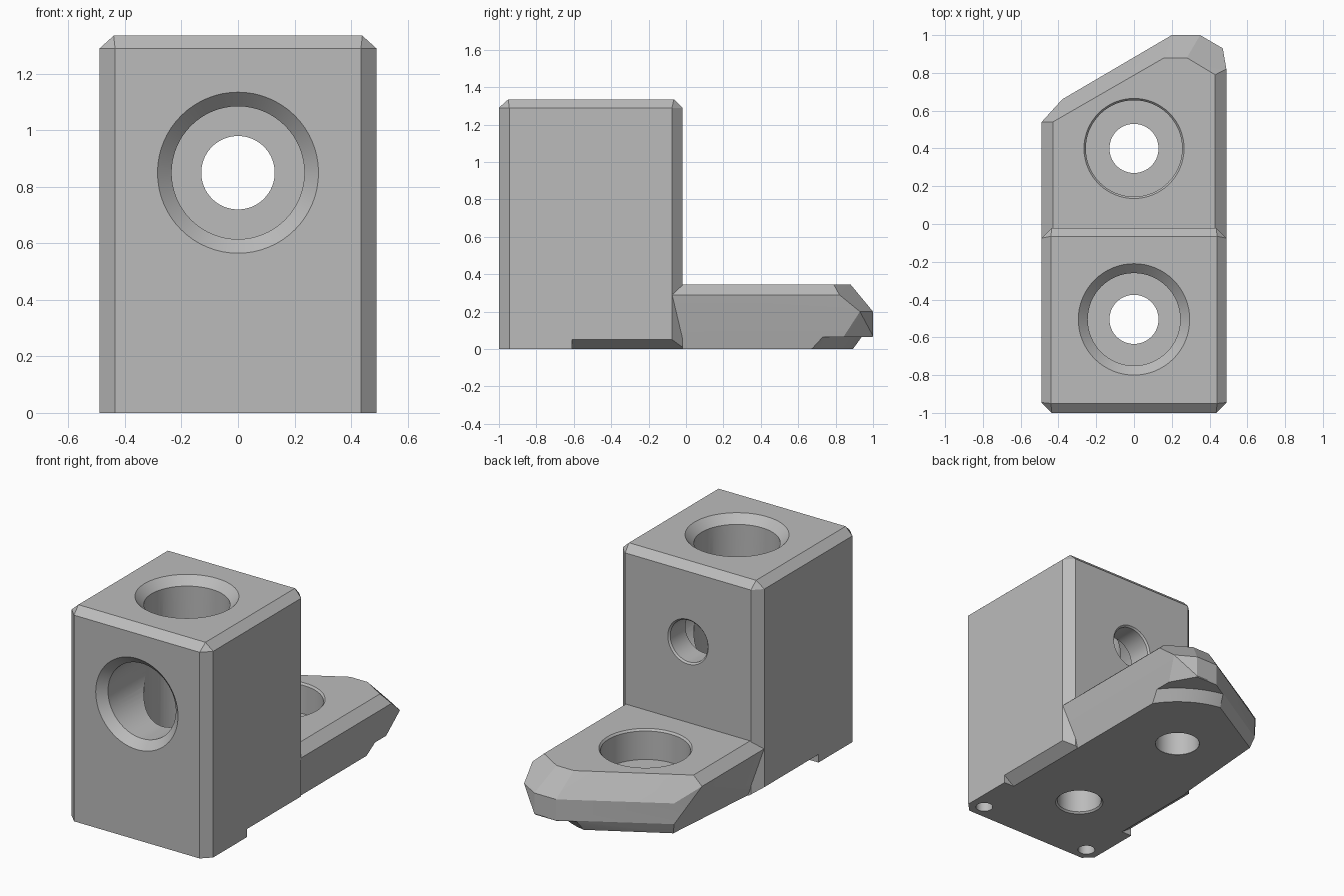
import bpy
import bmesh
from math import radians, tau
from mathutils import Matrix, Vector

if "Cube" in bpy.data.objects:
    bpy.data.objects.remove(bpy.data.objects["Cube"])

grey = bpy.data.materials.new("plain grey")
grey.use_nodes = True
grey.diffuse_color = (0.5, 0.5, 0.5, 1)
grey.node_tree.nodes["Principled BSDF"].inputs["Base Color"].default_value = (0.5, 0.5, 0.5, 1)


def finish(bm, name):
    bmesh.ops.recalc_face_normals(bm, faces=bm.faces)
    mesh = bpy.data.meshes.new(name)
    bm.to_mesh(mesh)
    bm.free()
    mesh.materials.append(grey)
    obj = bpy.data.objects.new(name, mesh)
    bpy.context.collection.objects.link(obj)
    return obj


def hull(name, points):
    """Convex solid around the points."""
    bm = bmesh.new()
    for p in points:
        bm.verts.new(p)
    res = bmesh.ops.convex_hull(bm, input=bm.verts)
    loose = {e for e in res["geom_interior"] + res["geom_unused"] if isinstance(e, bmesh.types.BMVert)}
    bmesh.ops.delete(bm, geom=list(loose), context="VERTS")
    bmesh.ops.dissolve_limit(bm, angle_limit=radians(1), verts=bm.verts, edges=bm.edges)
    return finish(bm, name)


def lathe(name, profile, place):
    """Round solid from (radius, height) pairs."""
    bm = bmesh.new()
    vs = [bm.verts.new((r, 0, h)) for r, h in profile]
    es = [bm.edges.new(pair) for pair in zip(vs, vs[1:])]
    bmesh.ops.spin(bm, geom=vs + es, cent=(0, 0, 0), axis=(0, 0, 1), angle=tau, steps=64)
    bmesh.ops.remove_doubles(bm, verts=bm.verts, dist=1e-5)
    bm.transform(place)
    return finish(bm, name)


def combine(target, tool, operation):
    mod = target.modifiers.new(operation.lower(), "BOOLEAN")
    mod.operation, mod.solver, mod.object = operation, "EXACT", tool
    tool.hide_render = True
    with bpy.context.temp_override(object=target, active_object=target):
        bpy.ops.object.modifier_apply(modifier=mod.name)
    bpy.data.objects.remove(tool)


def layer(z, *outline):
    return [(x, y, z) for x, y in outline]


# Upright block with chamfered corners and top
W, FRONT, BACK, C = 0.49, -1.0, -0.02, 0.055
octagon = []
for s in (-1, 1):
    octagon += [(s * (W - C), FRONT), (s * W, FRONT + C), (s * W, BACK - C), (s * (W - C), BACK)]
crown = [(s * 0.44, y) for s in (-1, 1) for y in (-0.95, -0.065)]
body = hull("bracket_body", layer(0, *octagon) + layer(1.29, *octagon) + layer(1.335, *crown))

# Tapered foot with a slanted tail
tail = [(0.47, 0.93), (0.35, 1.0), (0.2, 1.0), (-0.38, 0.66)]
foot = hull("foot",
            layer(0.345, (-0.43, -0.1), (0.43, -0.1), (0.43, 0.79), (0.28, 0.88), (0.16, 0.88), (-0.43, 0.54))
            + layer(0.29, (-0.489, -0.1), (0.489, -0.1), (0.489, 0.82), (-0.489, 0.54))
            + layer(0.2, *tail) + layer(0.07, *tail[1:])
            + layer(0, (-0.42, -0.1), (0.42, -0.1), (0.42, 0.8), (0.34, 0.93), (0.2, 0.96), (-0.36, 0.64)))

# Undercut of the tail, leaving a round pad
pad_centre = Matrix.Translation((0, 0.4, 0))
undercut = hull("undercut", [(x, y, z) for x in (-1, 1) for y in (0.45, 1.5) for z in (-0.1, 0.065)])
pad = lathe("pad", [(0, -0.2), (0.5, -0.2), (0.5, 0), (0.56, 0.08), (0, 0.08)], pad_centre)
combine(undercut, pad, "DIFFERENCE")
combine(foot, undercut, "DIFFERENCE")
combine(body, foot, "UNION")

# Lower side bevels of the block
for s in (-1, 1):
    notch = hull("side_bevel", [(s * x, y, z) for y in (-0.61, -0.0195)
                                for x, z in ((0.42, 0), (0.49, 0.05), (0.6, 0.13), (0.6, -0.1), (0.42, -0.1))])
    combine(body, notch, "DIFFERENCE")


def bolt_hole(name, place, length, floor, bore, rim, rim_depth, exit_bevel):
    """Countersunk bore running down from the local origin."""
    profile = [(0, 0.1), (rim, 0.1), (rim, 0), (bore, -rim_depth), (bore, -floor), (0.13, -floor)]
    profile += [(0.13, exit_bevel - length), (0.13 + exit_bevel, -length)]
    profile += [(0.13 + exit_bevel, -length - 0.1), (0, -length - 0.1)]
    combine(body, lathe(name, profile, place), "DIFFERENCE")


# Bolt holes: top, front and foot
bolt_hole("top_hole", Matrix.Translation((0, -0.505, 1.335)), 1.335, 1.18, 0.245, 0.295, 0.05, 0.01)
bolt_hole("front_hole", Matrix.Translation((0, -1, 0.85)) @ Matrix.Rotation(radians(90), 4, "X"),
          0.98, 0.82, 0.235, 0.285, 0.05, 0.01)
bolt_hole("foot_hole", Matrix.Translation((0, 0.4, 0.345)), 0.345, 0.19, 0.255, 0.265, 0.012, 0.001)

# Small blind holes under the front corners
for s in (-1, 1):
    pin = lathe("pin_hole", [(0, -0.1), (0.05, -0.1), (0.05, 0.12), (0, 0.12)],
                Matrix.Translation((s * 0.395, -0.91, 0)))
    combine(body, pin, "DIFFERENCE")

# Smooth bores, crisp edges
bpy.ops.object.select_all(action="DESELECT")
body.select_set(True)
bpy.context.view_layer.objects.active = body
bpy.ops.object.shade_smooth_by_angle(angle=radians(20))
